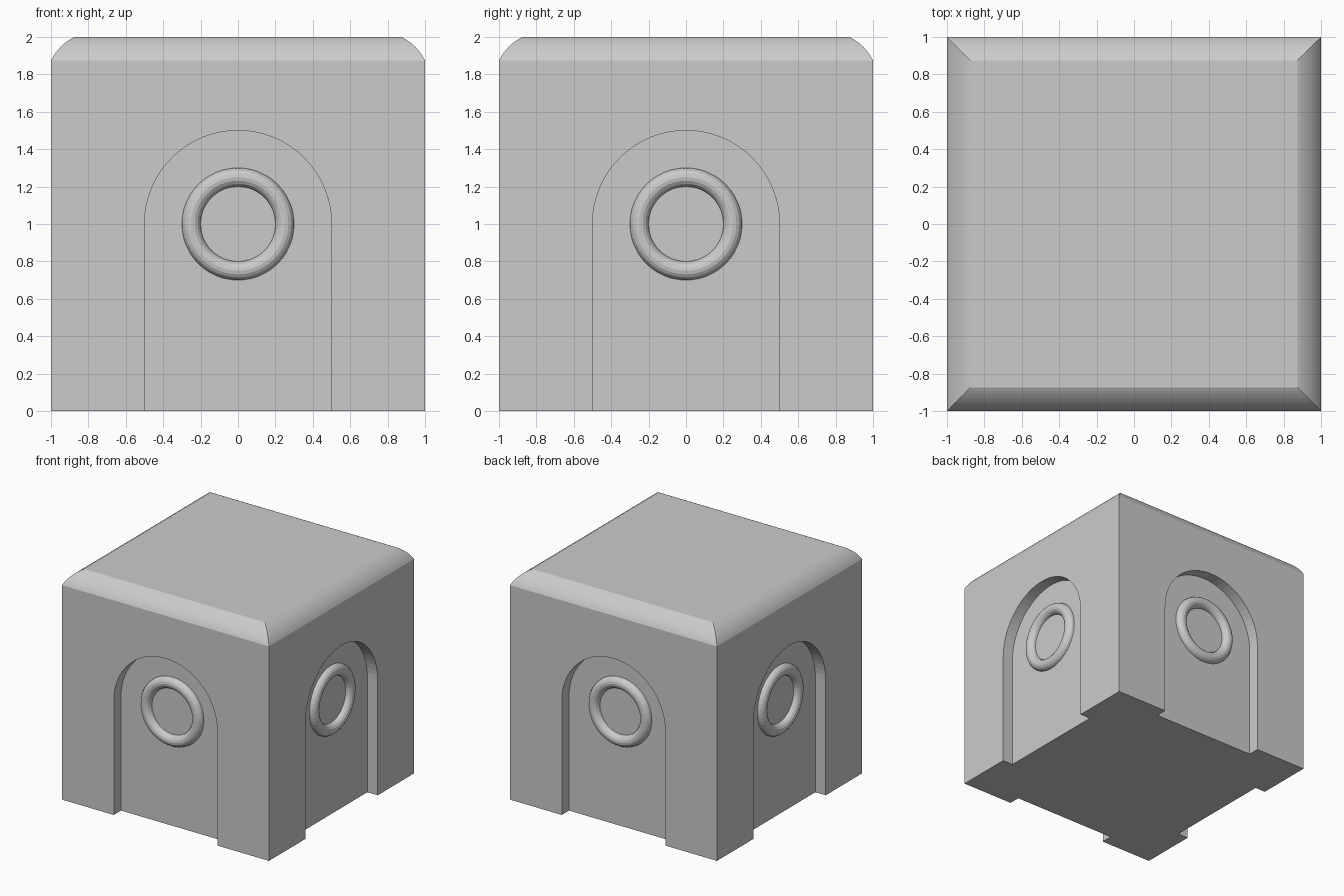
import bpy, bmesh
from math import sin, cos, pi, radians, sqrt
from mathutils import Matrix

if "Cube" in bpy.data.objects:
    bpy.data.objects.remove(bpy.data.objects["Cube"])

DEPTH = 0.1      # niche depth
INSET = 0.127    # width of the rounded top edge


def make_object(name, bm):
    bmesh.ops.recalc_face_normals(bm, faces=bm.faces[:])
    mesh = bpy.data.meshes.new(name)
    bm.to_mesh(mesh)
    bm.free()
    obj = bpy.data.objects.new(name, mesh)
    bpy.context.collection.objects.link(obj)
    return obj


# Block: square rings stacked along a side profile with a shallow rounded top edge
half = radians(20)
r = INSET * sqrt(2) / 2 / sin(half)
cx = 1 - r * cos(pi / 4 - half)
cz = 2 - INSET - r * sin(pi / 4 - half)
profile = [(1, 0)]
for i in range(9):
    a = pi / 4 - half + 2 * half * i / 8
    profile.append((cx + r * cos(a), cz + r * sin(a)))

bm = bmesh.new()
rings = [[bm.verts.new((sx * w, sy * w, z)) for sx, sy in ((-1, -1), (1, -1), (1, 1), (-1, 1))]
         for w, z in profile]
for low, high in zip(rings, rings[1:]):
    for i in range(4):
        j = (i + 1) % 4
        bm.faces.new((low[i], low[j], high[j], high[i]))
bm.faces.new(rings[0][::-1])
bm.faces.new(rings[-1])
block = make_object("block", bm)

# Arched niche cutters, one per side
outline = [(-0.5, -0.2), (0.5, -0.2)]
outline += [(0.5 * cos(pi * i / 32), 1 + 0.5 * sin(pi * i / 32)) for i in range(33)]
bm = bmesh.new()
for k in range(4):
    face = bm.faces.new([bm.verts.new((x, -1 + DEPTH, z)) for x, z in outline])
    ext = bmesh.ops.extrude_face_region(bm, geom=[face], use_keep_orig=True)
    moved = [v for v in ext["geom"] if isinstance(v, bmesh.types.BMVert)]
    bmesh.ops.translate(bm, verts=moved, vec=(0, -0.3, 0))
    bmesh.ops.rotate(bm, verts=bm.verts[:], cent=(0, 0, 0), matrix=Matrix.Rotation(pi / 2, 3, 'Z'))
cutter = make_object("niche_cutter", bm)
cutter.hide_render = True

mod = block.modifiers.new("niches", 'BOOLEAN')
mod.operation = 'DIFFERENCE'
mod.solver = 'EXACT'
mod.object = cutter
bpy.context.view_layer.objects.active = block
bpy.ops.object.modifier_apply(modifier=mod.name)
bpy.data.objects.remove(cutter)

# Rings half sunk into the back of each niche
for k, side in enumerate(("front", "right", "back", "left")):
    a = -pi / 2 + k * pi / 2
    d = 1 - DEPTH
    bpy.ops.mesh.primitive_torus_add(
        major_radius=0.25, minor_radius=0.05, major_segments=48, minor_segments=16,
        location=(d * cos(a), d * sin(a), 1), rotation=(pi / 2, 0, k * pi / 2))
    bpy.context.object.name = side + "_ring"
